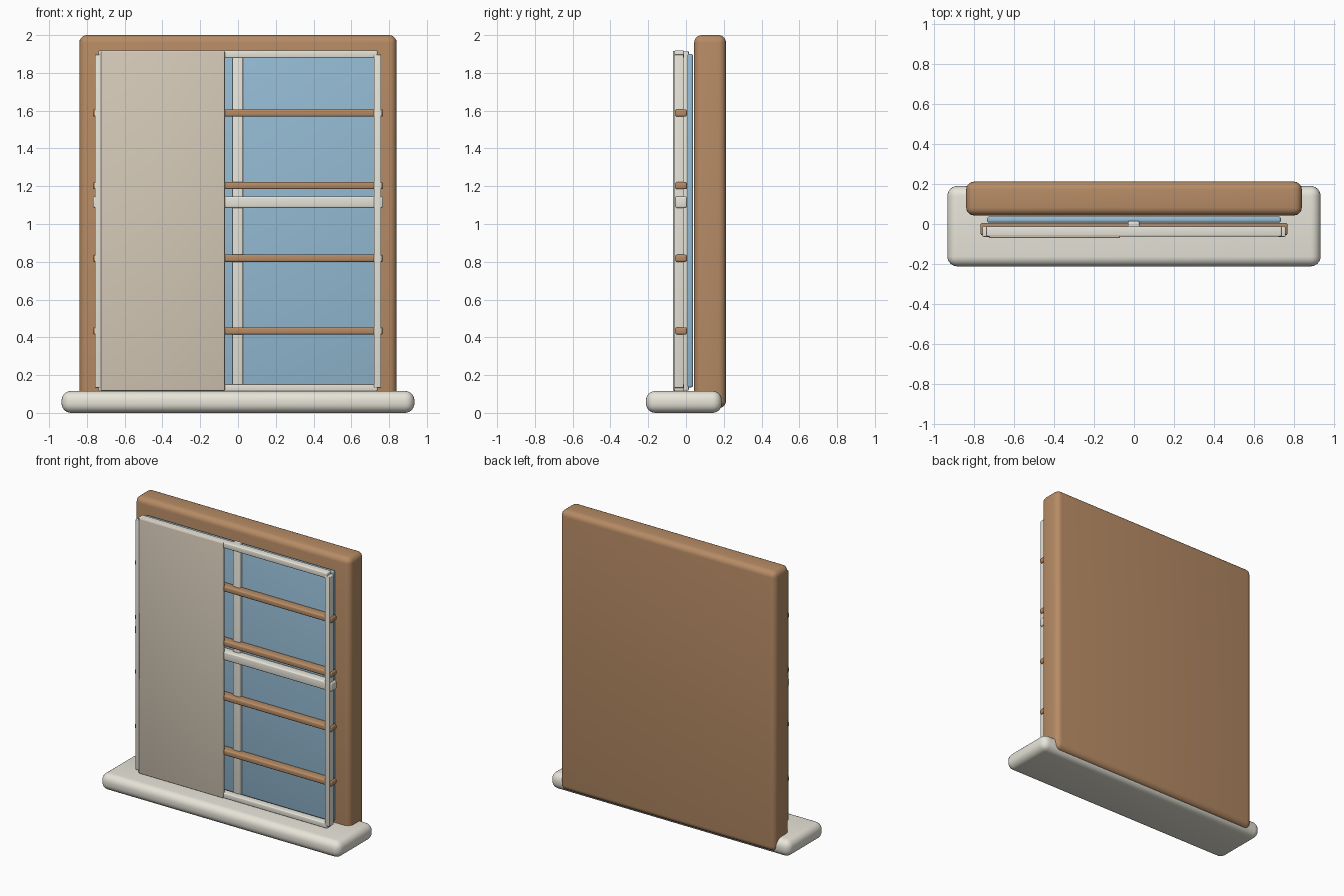
import bpy

if "Cube" in bpy.data.objects:
    bpy.data.objects.remove(bpy.data.objects["Cube"])


def material(name, rgb):
    m = bpy.data.materials.new(name)
    m.diffuse_color = (*rgb, 1)
    m.use_nodes = True
    m.node_tree.nodes["Principled BSDF"].inputs["Base Color"].default_value = m.diffuse_color
    return m


WOOD = material("wood", (0.47, 0.26, 0.13))
CREAM = material("cream_paint", (0.80, 0.78, 0.69))
GLASS = material("blue_glass", (0.30, 0.50, 0.66))
LINEN = material("beige_panel", (0.67, 0.59, 0.48))


def box(name, x, y, z, mat, bevel, segments=3):
    """Rounded box given by its (min, max) range on each axis."""
    spans = (x, y, z)
    bpy.ops.mesh.primitive_cube_add(size=1, location=[(a + b) / 2 for a, b in spans])
    ob = bpy.context.object
    ob.name = name
    ob.scale = [b - a for a, b in spans]
    bpy.ops.object.transform_apply(location=False, rotation=False, scale=True)
    ob.data.materials.append(mat)
    mod = ob.modifiers.new("rounding", 'BEVEL')
    mod.width = bevel
    mod.segments = segments
    bpy.ops.object.modifier_apply(modifier=mod.name)
    bpy.ops.object.shade_smooth_by_angle()
    return ob


# Wall slab and projecting sill
box("back_panel", (-0.84, 0.84), (0.043, 0.212), (0.025, 2.0), WOOD, 0.04, 5)
box("sill", (-0.934, 0.934), (-0.212, 0.19), (0, 0.116), CREAM, 0.05, 6)

# Glass pane
box("glass", (-0.735, 0.735), (0.007, 0.037), (0.135, 1.9), GLASS, 0.01)

# Frame: side stiles, top and bottom rails, centre mullion, middle rail
for side, s in (("left", -1), ("right", 1)):
    box(side + "_stile", sorted((s * 0.72, s * 0.758)), (-0.064, -0.012),
        (0.133, 1.897), CREAM, 0.005)
for name, z in (("bottom_rail", (0.115, 0.152)), ("top_rail", (1.879, 1.918))):
    box(name, (-0.738, 0.738), (-0.062, -0.011), z, CREAM, 0.006)
box("mullion", (-0.03, 0.027), (-0.02, 0.015), (0.118, 1.917), CREAM, 0.007)
box("middle_rail", (-0.768, 0.768), (-0.056, 0.005), (1.085, 1.146), CREAM, 0.009)

# Wooden crossbars
for i in range(4):
    z = 0.434 + i * 0.3845
    box(f"crossbar_{i + 1}", (-0.768, 0.768), (-0.056, 0.005),
        (z - 0.019, z + 0.019), WOOD, 0.009)

# Sliding panel covering the left half
box("sliding_panel", (-0.725, -0.07), (-0.07, -0.045), (0.117, 1.917), LINEN, 0.006)
